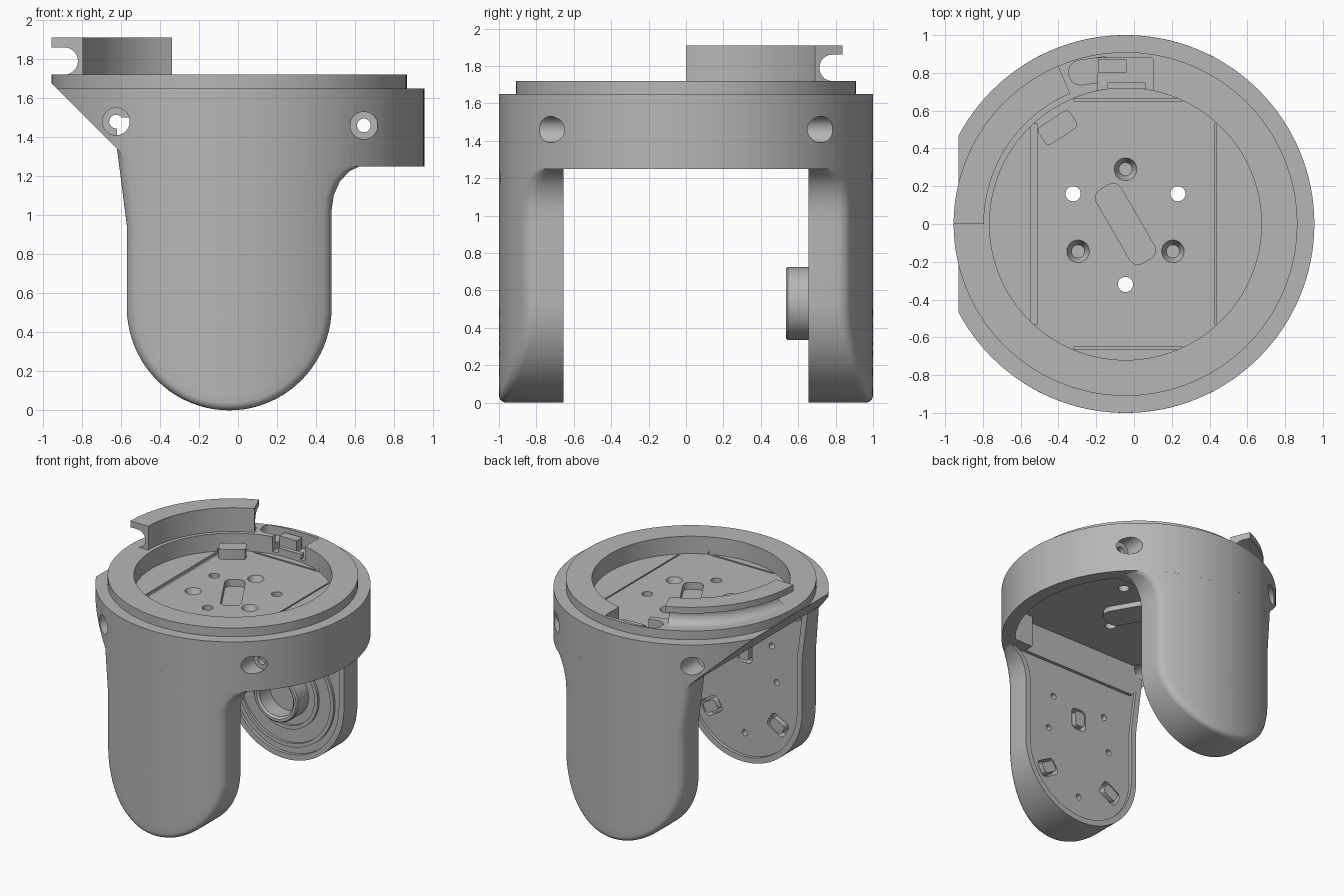
import bpy, bmesh, math
from mathutils import Matrix, Vector

if "Cube" in bpy.data.objects:
    bpy.data.objects.remove(bpy.data.objects["Cube"])

CX = -0.045          # axis of the round housing
MID = 0.53           # height of the pivot axis in the legs

grey = bpy.data.materials.new("plain grey")
grey.diffuse_color = (0.47, 0.47, 0.47, 1)
grey.use_nodes = True
grey.node_tree.nodes["Principled BSDF"].inputs["Base Color"].default_value = grey.diffuse_color


def finish(name, bm):
    bmesh.ops.remove_doubles(bm, verts=bm.verts, dist=1e-5)
    bmesh.ops.recalc_face_normals(bm, faces=bm.faces)
    me = bpy.data.meshes.new(name)
    bm.to_mesh(me)
    bm.free()
    ob = bpy.data.objects.new(name, me)
    bpy.context.collection.objects.link(ob)
    me.materials.append(grey)
    return ob


def lathe(name, prof, cx=CX, c2=0.0, axis='Z', a0=0, a1=360, n=48):
    """Turn a (radius, height) profile around the Z or Y axis."""
    bm = bmesh.new()
    full = a1 - a0 == 360
    rows = []
    for i in range(n if full else n + 1):
        a = math.radians(a0 + (a1 - a0) * i / n)
        row = []
        for r, h in prof:
            u, v = cx + r * math.cos(a), c2 + r * math.sin(a)
            row.append(bm.verts.new((u, v, h) if axis == 'Z' else (u, h, v)))
        rows.append(row)
    m = len(prof)
    last = m if prof[0][0] > 0 else m - 1
    for i in range(n):
        p, q = rows[i], rows[(i + 1) % len(rows)]
        for j in range(last):
            k = (j + 1) % m
            bm.faces.new((p[j], p[k], q[k], q[j]))
    if not full:
        bm.faces.new(rows[0])
        bm.faces.new(rows[-1])
    return finish(name, bm)


def rod(name, r, h0, h1, cx=CX, c2=0.0, axis='Z', r1=None, n=32):
    return lathe(name, [(0, h0), (r, h0), (r1 or r, h1), (0, h1)], cx, c2, axis, n=n)


def box(name, lo, hi, rot=0.0, round_r=0.0, axis='Z'):
    """Box between two corners, turned about its centre, with rounded upright edges."""
    lo, hi = Vector(lo), Vector(hi)
    size = hi - lo
    bm = bmesh.new()
    bmesh.ops.create_cube(bm, size=1, matrix=Matrix.Diagonal((*size, 1)))
    if round_r:
        k = 'XYZ'.index(axis)
        es = [e for e in bm.edges
              if abs(e.verts[0].co[k] - e.verts[1].co[k]) > 0.9 * size[k]]
        bmesh.ops.bevel(bm, geom=es, offset=round_r, segments=5, profile=0.5, affect='EDGES')
    m = Matrix.Translation((lo + hi) / 2) @ Matrix.Rotation(math.radians(rot), 4, axis)
    bm.transform(m)
    return finish(name, bm)


def boolean(ob, cutter, op='DIFFERENCE'):
    mod = ob.modifiers.new("cut", 'BOOLEAN')
    mod.operation, mod.solver, mod.object = op, 'EXACT', cutter
    bpy.context.view_layer.objects.active = ob
    bpy.ops.object.modifier_apply(modifier=mod.name)
    bpy.data.objects.remove(cutter)


def interp(z, pts):
    for (za, xa), (zb, xb) in zip(pts, pts[1:]):
        if z <= zb:
            return xa + (xb - xa) * max(0, z - za) / (zb - za)
    return pts[-1][1]


def leg(name, s):
    """Round-ended leg with a cylindrical outer face, soft rim and recessed inner panel."""
    left = [(MID, -0.57), (0.95, -0.57), (1.34, -0.62), (1.36, -0.64)]
    right = [(MID, 0.48), (1.03, 0.48), (1.1, 0.49), (1.17, 0.52),
             (1.225, 0.57), (1.25, 0.62), (1.36, 0.62)]
    zs = [1.36, 1.34, 1.25, 1.225, 1.17, 1.1, 1.03, 0.95, 0.75]
    outline = [(interp(z, left), z) for z in zs]
    for i in range(41):
        a = math.pi + math.pi * i / 40
        outline.append((CX + 0.525 * math.cos(a), MID + MID * math.sin(a)))
    outline += [(interp(z, right), z) for z in reversed(zs)]
    bm = bmesh.new()
    rnd, rows = 0.04, []
    for ex, ez in outline:
        e, c = Vector((ex, ez)), Vector((CX, max(ez, MID)))
        length = (e - c).length
        section = [((length - rnd) * t / 10, 0) for t in range(11)]
        for i in range(1, 6):
            a = math.pi / 2 * i / 5
            section.append((length - rnd + rnd * math.sin(a), rnd * (1 - math.cos(a))))
        row = []
        for d, drop in section:
            p = c.lerp(e, d / length)
            y = math.sqrt(1 - (p.x - CX) ** 2) - drop
            row.append(bm.verts.new((p.x, s * y, p.y)))
        for d, y in ((length, 0.655), (length - 0.045, 0.655), (length - 0.045, 0.68), (0, 0.68)):
            p = c.lerp(e, d / length)
            row.append(bm.verts.new((p.x, s * y, p.y)))
        rows.append(row)
    for p, q in zip(rows, rows[1:]):
        for j in range(len(p) - 1):
            bm.faces.new((p[j], p[j + 1], q[j + 1], q[j]))
    bm.faces.new(rows[0])
    bm.faces.new(rows[-1])
    return finish(name, bm)


# --- Round housing: stepped ring with a floor
FLOOR, CEIL = 1.58, 1.50
housing = lathe("housing_ring", [(0, FLOOR), (0.72, FLOOR), (0.72, 1.72), (0.91, 1.72),
                                 (0.91, 1.65), (1, 1.65), (1, 1.25), (0, 1.25)], n=128)
# space under the floor
boolean(housing, box("cut", (-0.62, -0.655, 1.0), (0.48, 0.655, CEIL)))
hollow = rod("cut", 0.9, 1.01, CEIL - 0.001, n=96)
boolean(hollow, box("cut", (-0.6, -0.58, 0.9), (1.2, 0.58, 1.7)), 'INTERSECT')
boolean(housing, hollow)
# slanted left side
bm = bmesh.new()
tri = [bm.verts.new((x, -1.2, z)) for x, z in ((-1.3, 1.0), (-0.28, 1.0), (-1.3, 2.02))]
ext = bmesh.ops.extrude_face_region(bm, geom=[bm.faces.new(tri)])
bmesh.ops.translate(bm, vec=(0, 2.4, 0),
                    verts=[v for v in ext['geom'] if isinstance(v, bmesh.types.BMVert)])
boolean(housing, finish("cut", bm))
# counterbored cross holes
for x, z in ((-0.625, 1.48), (0.645, 1.46)):
    boolean(housing, rod("cut", 0.035, -1.1, 1.1, x, z, 'Y'))
    for s in (-1, 1):
        boolean(housing, rod("cut", 0.07, s * 0.62, s * 1.1, x, z, 'Y'))
# floor holes, countersinks and the slanted pocket
boolean(housing, rod("cut", 0.013, 1.3, 1.8))
for i in range(3):
    a = math.radians(30 + 120 * i)
    boolean(housing, rod("cut", 0.04, 1.3, 1.8, CX + 0.32 * math.cos(a), 0.32 * math.sin(a)))
    a += math.radians(60)
    boolean(housing, rod("cut", 0.035, 1.52, FLOOR + 0.005, CX + 0.29 * math.cos(a),
                         0.29 * math.sin(a), r1=0.062))
boolean(housing, box("cut", (CX - 0.225, -0.075, 1.525), (CX + 0.225, 0.075, 1.7), -60, 0.05))
# thin grooves around the floor plate
for lo, hi in (((-0.545, -0.53), (-0.51, 0.53)), ((0.425, -0.53), (0.437, 0.53)),
               ((-0.32, 0.65), (0.26, 0.665)), ((-0.32, -0.665), (0.26, -0.65))):
    boolean(housing, box("cut", (*lo, 1.56), (*hi, 1.6)))
# connector recess in the rim
boolean(housing, box("cut", (-0.19, 0.66, 1.6), (0.1, 0.88, 1.8)))
boolean(housing, box("cut", (-0.345, 0.745, 1.65), (-0.1, 0.875, 1.8), 8, 0.06))

# --- Small parts on and under the floor
parts = [housing]
parts.append(box("connector_block", (-0.19, 0.8, 1.59), (-0.04, 0.87, 1.69)))
parts.append(box("connector_lip", (-0.14, 0.715, 1.57), (0.06, 0.75, 1.64)))
parts.append(box("floor_clip", (-0.505, 0.455, 1.56), (-0.305, 0.565, 1.66), 33, 0.025))
parts.append(box("pocket_boss", (CX - 0.26, -0.11, 1.46), (CX + 0.26, 0.11, 1.505), -60, 0.08))

# --- Raised arc with a round groove on its outer side
prof = [(0.75, 1.70), (0.75, 1.91), (0.91, 1.91), (0.91, 1.86), (0.845, 1.86)]
prof += [(0.845 - 0.07 * math.sin(math.pi * i / 10), 1.79 + 0.07 * math.cos(math.pi * i / 10))
         for i in range(1, 10)]
prof += [(0.845, 1.72), (0.845, 1.70)]
parts.append(lathe("raised_arc", prof, a0=113, a1=180, n=28))

# --- Legs
front_leg, back_leg = leg("front_leg", -1), leg("back_leg", 1)
parts += [front_leg, back_leg]
holes = [(CX, 0.22)]
for dx, z in ((0.335, 1.3), (0.24, 0.98), (0.285, 0.7)):
    holes += [(CX + dx, z), (CX - dx, z)]
for x, z in holes:
    boolean(front_leg, rod("cut", 0.024, -0.74, -0.6, x, z, 'Y', n=20))
# three latch pockets around the pivot, each with a tongue
for i in range(3):
    a = math.radians(90 + 120 * i)
    x, z = CX + 0.34 * math.cos(a), MID + 0.34 * math.sin(a)
    turn = -120 * i
    boolean(front_leg, box("cut", (x - 0.065, -0.74, z - 0.085), (x + 0.065, -0.6, z + 0.085),
                           turn, 0.035, 'Y'))
    parts.append(box("latch_tongue", (x - 0.042, -0.75, z - 0.06), (x + 0.042, -0.665, z + 0.06),
                     turn, 0.025, 'Y'))

# --- Pivot hub and ridges on the back leg
parts.append(lathe("pivot_hub", [(0.15, 0.70), (0.15, 0.55), (0.165, 0.535), (0.185, 0.535),
                                 (0.195, 0.545), (0.195, 0.70)], c2=MID, axis='Y'))
for r in (0.26, 0.4):
    parts.append(lathe("hub_ridge", [(r, 0.69), (r, 0.66), (r + 0.03, 0.66), (r + 0.03, 0.69)],
                       c2=MID, axis='Y', n=64))

# --- Smooth curved faces, keep edges sharp
for ob in parts:
    bpy.ops.object.select_all(action='DESELECT')
    ob.select_set(True)
    bpy.context.view_layer.objects.active = ob
    bpy.ops.object.shade_smooth_by_angle(angle=math.radians(30))
